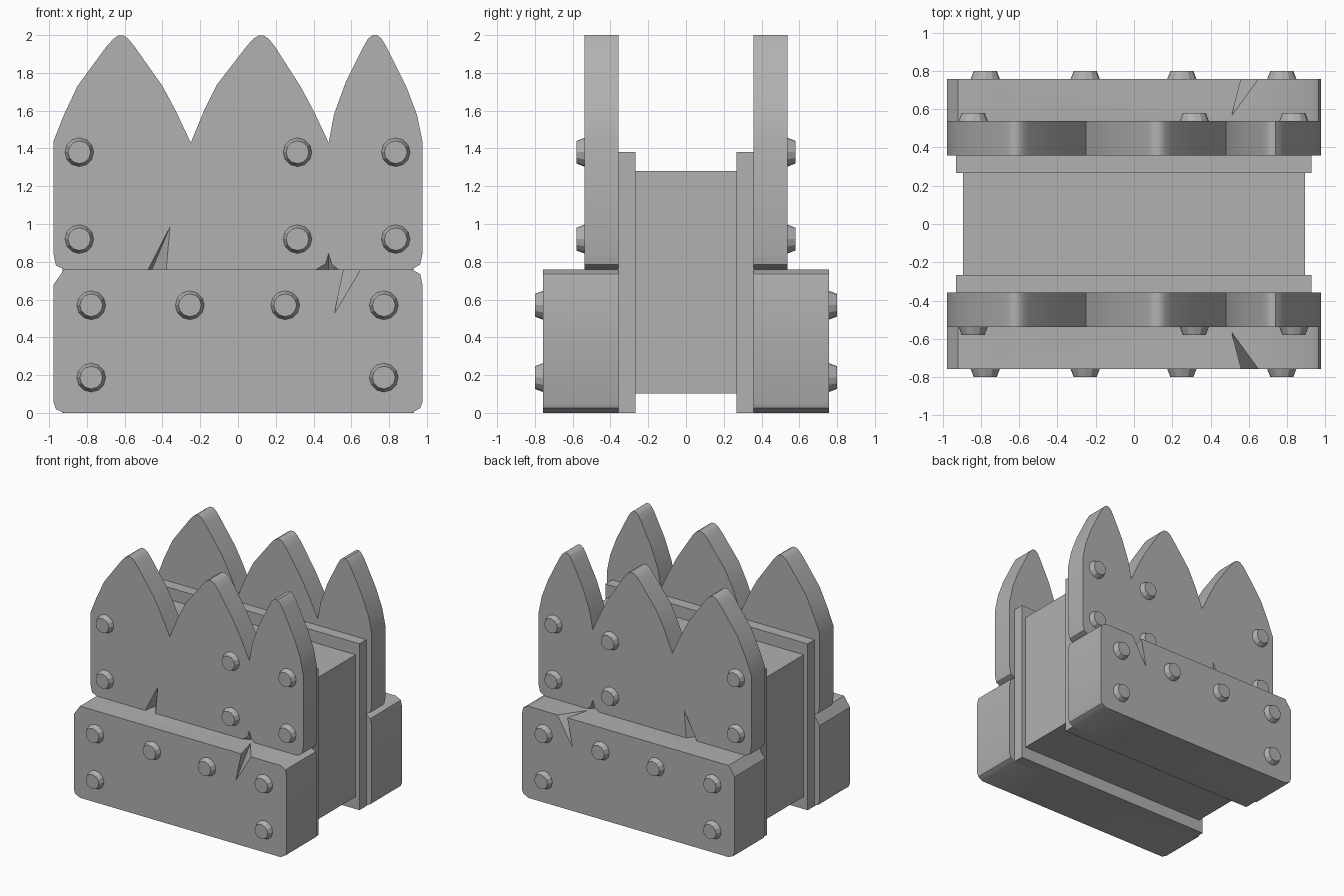
import bpy, bmesh, math
from mathutils import Vector, Matrix

if "Cube" in bpy.data.objects:
    bpy.data.objects.remove(bpy.data.objects["Cube"])

# mid-dark grey used on every part
GREY = bpy.data.materials.new("dark_grey")
GREY.diffuse_color = (0.44, 0.44, 0.44, 1.0)
GREY.use_nodes = True
GREY.node_tree.nodes["Principled BSDF"].inputs["Base Color"].default_value = GREY.diffuse_color


def make(name, bm):
    bmesh.ops.recalc_face_normals(bm, faces=bm.faces)
    me = bpy.data.meshes.new(name)
    bm.to_mesh(me)
    bm.free()
    me.materials.append(GREY)
    ob = bpy.data.objects.new(name, me)
    bpy.context.collection.objects.link(ob)
    return ob


def slab(name, pts, y0, y1):
    """Extrude an x-z outline from y0 to y1."""
    bm = bmesh.new()
    face = bm.faces.new([bm.verts.new((x, y0, z)) for x, z in pts])
    ext = bmesh.ops.extrude_face_region(bm, geom=[face])
    moved = [v for v in ext["geom"] if isinstance(v, bmesh.types.BMVert)]
    bmesh.ops.translate(bm, verts=moved, vec=(0, y1 - y0, 0))
    return make(name, bm)


def box(name, x0, x1, y0, y1, z0, z1):
    return slab(name, [(x0, z0), (x1, z0), (x1, z1), (x0, z1)], y0, y1)


def chip(ob, a, b, tip, deep):
    """Cut a wedge: a, b on the edge, tip on the face, deep inside the edge."""
    a, b, tip, deep = map(Vector, (a, b, tip, deep))
    mid = (tip + deep) / 2
    pts = [a + (a - mid) * 0.5, b + (b - mid) * 0.5,
           tip + (tip - deep) * 0.4, deep + (deep - tip) * 0.4]
    bm = bmesh.new()
    v = [bm.verts.new(p) for p in pts]
    for i, j, k in ((0, 1, 2), (0, 1, 3), (0, 2, 3), (1, 2, 3)):
        bm.faces.new((v[i], v[j], v[k]))
    cutter = make("chip_cutter", bm)
    cutter.hide_render = True
    mod = ob.modifiers.new("chip", 'BOOLEAN')
    mod.operation = 'DIFFERENCE'
    mod.solver = 'EXACT'
    mod.object = cutter
    bpy.context.view_layer.objects.active = ob
    bpy.ops.object.modifier_apply(modifier=mod.name)
    bpy.data.objects.remove(cutter)


def mirror_back(ob):
    mod = ob.modifiers.new("mirror", 'MIRROR')
    mod.use_axis = (False, True, False)
    mod.use_mirror_merge = False


def rivets(name, spots, y):
    bm = bmesh.new()
    for x, z in spots:
        mat = Matrix.Translation((x, y - 0.01, z)) @ Matrix.Rotation(math.pi / 2, 4, 'X')
        bmesh.ops.create_cone(bm, cap_ends=True, segments=12, radius1=0.083,
                              radius2=0.06, depth=0.06, matrix=mat)
    mirror_back(make(name, bm))


# core block and the thin backing boards
box("core", -0.893, 0.893, -0.27, 0.27, 0.103, 1.28)
mirror_back(box("backing_board", -0.93, 0.928, -0.36, -0.267, 0.0, 1.38))

# spiked upper board with three pointed arches
spikes = [(-0.976, 0.84), (-0.976, 1.44), (-0.925, 1.57), (-0.85, 1.73), (-0.696, 1.94),
          (-0.66, 1.98), (-0.635, 1.997), (-0.605, 1.997), (-0.58, 1.98), (-0.548, 1.94),
          (-0.40, 1.73), (-0.33, 1.60), (-0.25, 1.43), (-0.18, 1.60), (-0.11, 1.74),
          (0.045, 1.94), (0.08, 1.98), (0.108, 1.997), (0.138, 1.997), (0.163, 1.98),
          (0.195, 1.94), (0.33, 1.73), (0.405, 1.59), (0.48, 1.43), (0.508, 1.58),
          (0.57, 1.75), (0.665, 1.94), (0.688, 1.98), (0.712, 2.0), (0.738, 2.0),
          (0.76, 1.98), (0.785, 1.94), (0.89, 1.73), (0.947, 1.58), (0.976, 1.44),
          (0.976, 0.84), (0.964, 0.785), (0.92, 0.76), (-0.92, 0.76), (-0.964, 0.78)]
upper = slab("spiked_board", spikes, -0.538, -0.358)
chip(upper, (-0.475, -0.538, 0.76), (-0.38, -0.538, 0.76), (-0.36, -0.538, 0.985), (-0.455, -0.43, 0.76))
chip(upper, (0.455, -0.538, 0.76), (0.505, -0.538, 0.76), (0.48, -0.538, 0.845), (0.48, -0.48, 0.76))
chip(upper, (0.415, -0.538, 0.76), (0.53, -0.538, 0.76), (0.48, -0.538, 0.80), (0.48, -0.50, 0.76))

# thick lower plank
plank = [(-0.976, 0.055), (-0.976, 0.68), (-0.92, 0.76), (0.92, 0.76), (0.965, 0.735),
         (0.976, 0.68), (0.976, 0.055), (0.964, 0.025), (0.92, 0.0), (-0.92, 0.0),
         (-0.964, 0.02)]
lower = slab("lower_plank", plank, -0.757, -0.358)
chip(lower, (0.56, -0.757, 0.76), (0.65, -0.757, 0.76), (0.51, -0.757, 0.525), (0.51, -0.565, 0.76))

for ob, angle in ((upper, 42), (lower, 30)):
    bpy.ops.object.select_all(action='DESELECT')
    ob.select_set(True)
    bpy.context.view_layer.objects.active = ob
    bpy.ops.object.shade_smooth_by_angle(angle=math.radians(angle))
    mirror_back(ob)

# rivets
rivets("upper_rivets", [(x, z) for x in (-0.84, 0.315, 0.835) for z in (0.92, 1.38)], -0.54)
rivets("lower_rivets", [(x, 0.57) for x in (-0.777, -0.255, 0.25, 0.772)]
       + [(x, 0.187) for x in (-0.777, 0.772)], -0.76)
